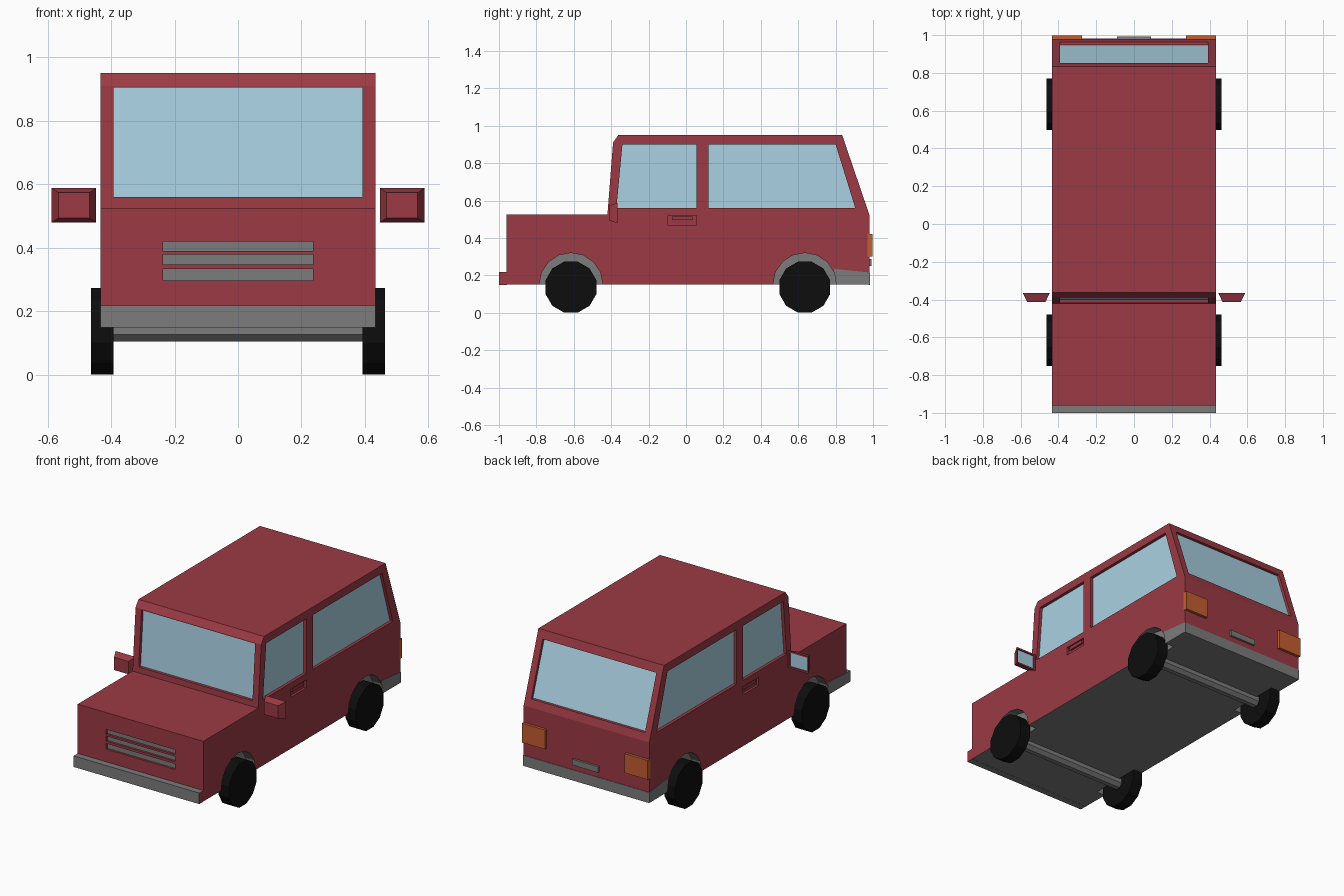
import bpy, bmesh, math
from mathutils import Vector

if "Cube" in bpy.data.objects:
    bpy.data.objects.remove(bpy.data.objects["Cube"])


def material(name, *rgb):
    m = bpy.data.materials.new(name)
    m.diffuse_color = (*rgb, 1)
    m.use_nodes = True
    m.node_tree.nodes["Principled BSDF"].inputs["Base Color"].default_value = m.diffuse_color
    return m


RED = material("red_paint", 0.33, 0.042, 0.058)
GREY = material("grey_trim", 0.20, 0.20, 0.20)
GLASS = material("blue_glass", 0.40, 0.64, 0.77)
BLACK = material("rubber", 0.004, 0.004, 0.004)
ORANGE = material("lamp_orange", 0.55, 0.11, 0.03)


def loft(name, ring_a, ring_b, mat):
    """Closed solid between two matching rings."""
    bm = bmesh.new()
    a = [bm.verts.new(p) for p in ring_a]
    b = [bm.verts.new(p) for p in ring_b]
    bm.faces.new(a)
    bm.faces.new(b)
    n = len(a)
    for i in range(n):
        j = (i + 1) % n
        bm.faces.new((a[i], a[j], b[j], b[i]))
    bmesh.ops.recalc_face_normals(bm, faces=bm.faces)
    me = bpy.data.meshes.new(name)
    bm.to_mesh(me)
    bm.free()
    me.materials.append(mat)
    ob = bpy.data.objects.new(name, me)
    bpy.context.collection.objects.link(ob)
    return ob


def prism(name, pts, x0, x1, mat):
    """Side profile of (y, z) points, extruded along x."""
    return loft(name, [(x0, y, z) for y, z in pts], [(x1, y, z) for y, z in pts], mat)


def box(name, x0, x1, y0, y1, z0, z1, mat):
    return prism(name, [(y0, z0), (y1, z0), (y1, z1), (y0, z1)], x0, x1, mat)


def cut(target, cutter):
    mod = target.modifiers.new("cut", 'BOOLEAN')
    mod.operation, mod.solver, mod.object = 'DIFFERENCE', 'EXACT', cutter
    bpy.context.view_layer.objects.active = target
    bpy.ops.object.modifier_apply(modifier=mod.name)
    bpy.data.objects.remove(cutter)


def circle(cy, cz, r, n, start=0.0, sweep=math.tau, closed=True):
    steps = n if closed else n + 1
    return [(cy + r * math.cos(start + sweep * i / n),
             cz + r * math.sin(start + sweep * i / n)) for i in range(steps)]


W = 0.433
AXLES = {"front": -0.615, "rear": 0.635}

# Body shell
body = prism("body", [(-0.96, 0.15), (-0.96, 0.525), (-0.42, 0.525), (-0.39, 0.91),
                      (-0.362, 0.95), (0.835, 0.95), (0.98, 0.525), (0.98, 0.15)], -W, W, RED)

# Windscreen and rear window, recessed into their slopes
for name, (y0, z0), (y1, z1), s in (("windscreen", (-0.417, 0.56), (-0.3904, 0.905), 1),
                                    ("rear_window", (0.965, 0.57), (0.852, 0.90), -1)):
    def slab(d0, d1):
        return [(y0 + s * d0, z0), (y0 + s * d1, z0), (y1 + s * d1, z1), (y1 + s * d0, z1)]
    cut(body, prism("cutter", slab(-0.08, 0.02), -0.392, 0.392, RED))
    prism(name, slab(0.018, 0.028), -0.392, 0.392, GLASS)

# Side windows, door handle recesses and wheel arches
windows = {"front_side_window": [(-0.372, 0.56), (0.055, 0.56), (0.055, 0.90), (-0.34, 0.90)],
           "rear_side_window": [(0.12, 0.56), (0.905, 0.56), (0.80, 0.90), (0.12, 0.90)]}
for s, side in ((1, "right"), (-1, "left")):
    for name, pts in windows.items():
        cut(body, prism("cutter", pts, s * 0.412, s * 0.5, RED))
        prism(f"{name}_{side}", pts, s * 0.402, s * 0.414, GLASS)
    cut(body, box("cutter", s * 0.418, s * 0.5, -0.095, 0.055, 0.47, 0.52, RED))
    box(f"door_handle_{side}", s * 0.41, s * 0.43, -0.075, 0.035, 0.495, 0.515, RED)
    for cy in AXLES.values():
        arch = circle(cy, 0.15, 0.17, 8, 0, math.pi, False)
        arch += [(cy - 0.17, 0.05), (cy + 0.17, 0.05)]
        cut(body, prism("cutter", arch, s * 0.375, s * 0.5, RED))

# Grille slots
for z0, z1 in ((0.297, 0.332), (0.347, 0.378), (0.39, 0.42)):
    cut(body, box("cutter", -0.237, 0.237, -1.1, -0.945, z0, z1, RED))
    box("grille_slot", -0.237, 0.237, -0.947, -0.94, z0, z1, GREY)

# Grey underside and arch linings
body.data.materials.append(GREY)
for f in body.data.polygons:
    c = f.center
    lining = abs(c.x) < 0.43 and c.z < 0.33 and any(
        (Vector((c.y, c.z)) - Vector((cy, 0.15))).length < 0.175 for cy in AXLES.values())
    if lining or (f.normal.z < -0.9 and c.z < 0.16):
        f.material_index = 1

# Bumpers and lower side trim
bumper = box("front_bumper", -W, W, -1.0, -0.958, 0.149, 0.218, GREY)
bumper.data.materials.append(RED)
for f in bumper.data.polygons:
    f.material_index = int(f.normal.x > 0.9)
box("rear_bumper", -W, W, 0.975, 0.983, 0.149, 0.215, GREY)
for s in (1, -1):
    prism("rear_side_trim", [(0.803, 0.15), (0.982, 0.15), (0.982, 0.215), (0.79, 0.235)],
          s * 0.425, s * 0.435, GREY)
prism("front_side_trim", [(-0.96, 0.15), (-0.785, 0.15), (-0.772, 0.23), (-0.96, 0.218)],
      -0.425, -0.435, GREY)

# Tail lamps and rear plate
for s in (1, -1):
    box("tail_lamp", s * 0.275, s * 0.434, 0.97, 0.997, 0.30, 0.42, ORANGE)
box("rear_plate", -0.09, 0.09, 0.975, 0.993, 0.25, 0.287, GREY)

# Wheels and axles
for end, cy in AXLES.items():
    for s in (1, -1):
        prism(f"{end}_wheel", circle(cy, 0.137, 0.141, 12, math.pi / 12), s * 0.393, s * 0.464, BLACK)
    prism(f"{end}_axle", circle(cy, 0.14, 0.038, 8, math.pi / 8), -0.40, 0.40, GREY)


# Door mirrors: tapered housing, recessed glass at the back
def rect(s, x0, x1, y, z0, z1):
    return [(s * x0, y, z0), (s * x1, y, z0), (s * x1, y, z1), (s * x0, y, z1)]


for s in (1, -1):
    housing = loft("mirror_housing", rect(s, 0.468, 0.566, -0.412, 0.493, 0.573),
                   rect(s, 0.447, 0.588, -0.366, 0.48, 0.588), RED)
    cut(housing, box("cutter", s * 0.457, s * 0.578, -0.374, -0.3, 0.49, 0.578, RED))
    box("mirror_glass", s * 0.459, s * 0.576, -0.378, -0.372, 0.492, 0.576, GLASS)
